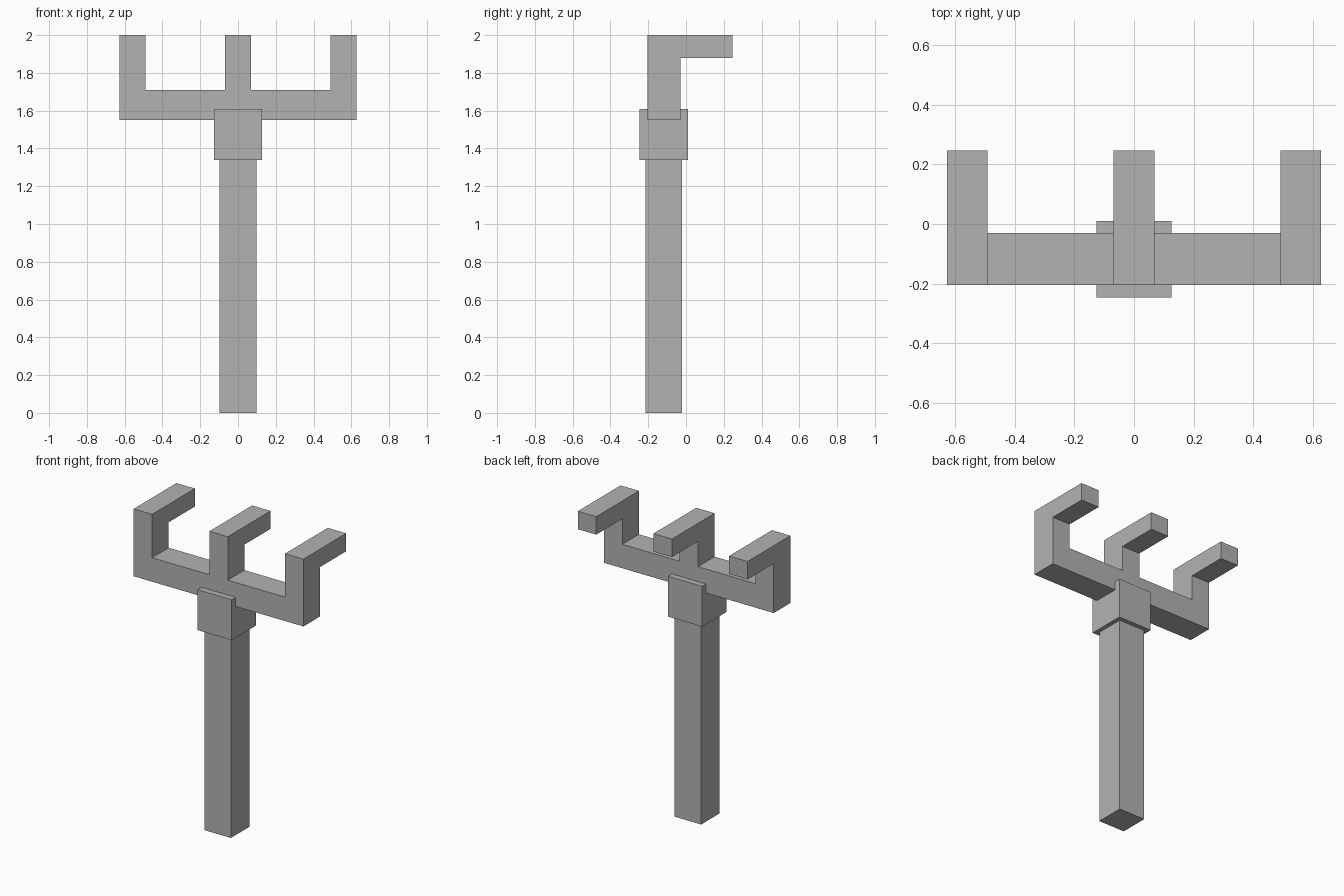
import bpy
import bmesh

cube = bpy.data.objects.get("Cube")
if cube:
    bpy.data.objects.remove(cube, do_unlink=True)

# Single plain grey material
grey = bpy.data.materials.new("plain_grey")
grey.use_nodes = True
colour = (0.45, 0.45, 0.45, 1)
grey.diffuse_color = colour
grey.node_tree.nodes["Principled BSDF"].inputs["Base Color"].default_value = colour


def side_extrusion(name, profile, x0, x1):
    """Extrude a (y, z) outline from x0 to x1."""
    bm = bmesh.new()
    face = bm.faces.new([bm.verts.new((x0, y, z)) for y, z in profile])
    ext = bmesh.ops.extrude_face_region(bm, geom=[face])
    moved = [v for v in ext["geom"] if isinstance(v, bmesh.types.BMVert)]
    bmesh.ops.translate(bm, verts=moved, vec=(x1 - x0, 0, 0))
    bmesh.ops.recalc_face_normals(bm, faces=bm.faces)
    mesh = bpy.data.meshes.new(name)
    bm.to_mesh(mesh)
    bm.free()
    mesh.materials.append(grey)
    obj = bpy.data.objects.new(name, mesh)
    bpy.context.collection.objects.link(obj)
    return obj


def box(name, half_x, y0, y1, z0, z1):
    return side_extrusion(name, [(y0, z0), (y1, z0), (y1, z1), (y0, z1)], -half_x, half_x)


FRONT, BACK, TIP = -0.205, -0.03, 0.246
BAR_TOP, HOOK_BOTTOM, TOP = 1.71, 1.88, 2.0

# Shaft, collar and crossbar
box("handle", 0.098, -0.215, -0.02, 0, 1.34)
box("collar", 0.126, -0.246, 0.01, 1.34, 1.61)
box("crossbar", 0.627, FRONT, BACK, 1.55, BAR_TOP)

# Three bent tines standing on the crossbar, hooked towards the back
hook = [(FRONT, BAR_TOP), (BACK, BAR_TOP), (BACK, HOOK_BOTTOM),
        (TIP, HOOK_BOTTOM), (TIP, TOP), (FRONT, TOP)]
for name, centre in (("right_tine", -0.559), ("middle_tine", 0), ("left_tine", 0.559)):
    side_extrusion(name, hook, centre - 0.068, centre + 0.068)
